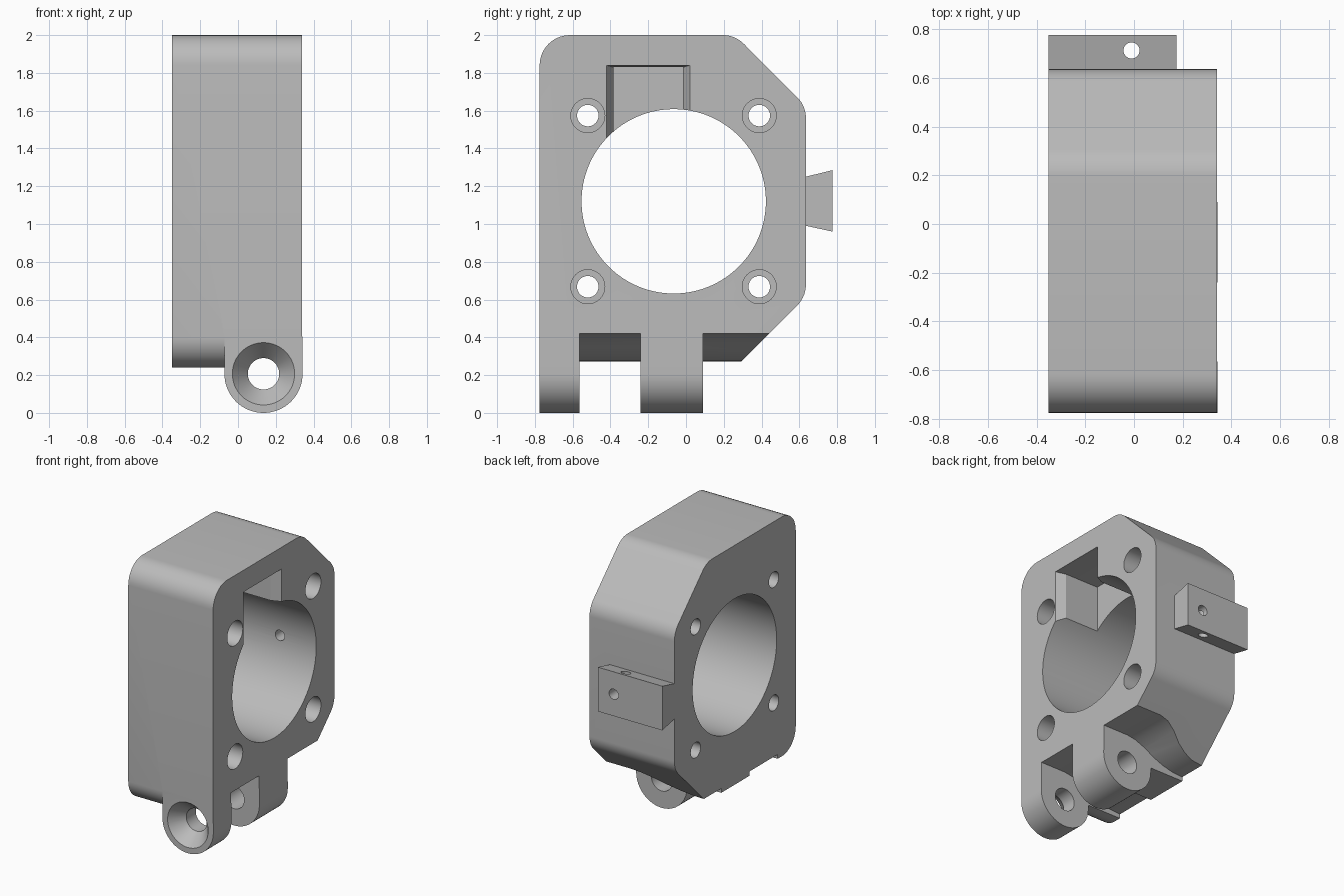
import bpy, bmesh, math
from mathutils import Vector

if "Cube" in bpy.data.objects:
    bpy.data.objects.remove(bpy.data.objects["Cube"], do_unlink=True)

grey = bpy.data.materials.new("light grey")
grey.use_nodes = True
grey.diffuse_color = (0.5, 0.5, 0.5, 1)
grey.node_tree.nodes["Principled BSDF"].inputs["Base Color"].default_value = (0.5, 0.5, 0.5, 1)

X0, X1, YF = -0.35, 0.34, -0.775     # side faces and front face
HX, HZ, HR = 0.135, 0.207, 0.207     # hinge axis and knuckle radius


def rounded(corners, steps=10):
    """Polygon from (u, v, fillet radius) corners."""
    out = []
    for i, (u, v, r) in enumerate(corners):
        p = Vector((u, v))
        if not r:
            out.append(p)
            continue
        a = (Vector(corners[i - 1][:2]) - p).normalized()
        b = (Vector(corners[(i + 1) % len(corners)][:2]) - p).normalized()
        half = a.angle(b) / 2
        centre = p + (a + b).normalized() * r / math.sin(half)
        start = p + a * r / math.tan(half) - centre
        end = p + b * r / math.tan(half) - centre
        sweep = start.angle_signed(end)
        for k in range(steps + 1):
            t = -sweep * k / steps
            out.append(centre + Vector((start.x * math.cos(t) - start.y * math.sin(t),
                                        start.x * math.sin(t) + start.y * math.cos(t))))
    return out


def circle(u, v, r, n=64):
    return [(u + r * math.cos(2 * math.pi * k / n), v + r * math.sin(2 * math.pi * k / n))
            for k in range(n)]


def loft(name, axis, sections):
    """Solid through matching outlines, each given as (position, points)."""
    place = {"x": lambda p, t: (t, p[0], p[1]),
             "y": lambda p, t: (p[0], t, p[1]),
             "z": lambda p, t: (p[0], p[1], t)}[axis]
    bm = bmesh.new()
    rings = [[bm.verts.new(place(p, t)) for p in pts] for t, pts in sections]
    n = len(rings[0])
    for a, b in zip(rings, rings[1:]):
        for i in range(n):
            j = (i + 1) % n
            bm.faces.new((a[i], a[j], b[j], b[i]))
    bm.faces.new(rings[0])
    bm.faces.new(rings[-1])
    bmesh.ops.recalc_face_normals(bm, faces=bm.faces)
    mesh = bpy.data.meshes.new(name)
    bm.to_mesh(mesh)
    bm.free()
    mesh.materials.append(grey)
    obj = bpy.data.objects.new(name, mesh)
    bpy.context.collection.objects.link(obj)
    return obj


def prism(name, axis, lo, hi, pts):
    return loft(name, axis, [(lo, pts), (hi, pts)])


def combine(target, tool, operation):
    mod = target.modifiers.new(operation.title(), "BOOLEAN")
    mod.operation, mod.solver, mod.object = operation, "EXACT", tool
    bpy.context.view_layer.objects.active = target
    bpy.ops.object.modifier_apply(modifier=mod.name)
    bpy.data.objects.remove(tool, do_unlink=True)


# Main housing, outlined from the side
body = prism("housing", "x", X0, X1, rounded([
    (YF, 0.24, 0.16), (YF, 2, 0.16), (0.26, 2, 0.157),
    (0.635, 1.625, 0.157), (0.635, 0.615, 0.157), (0.26, 0.24, 0)]))

# Relief underneath, between and behind the hinge knuckles
relief = [(X1 + 0.1, 0.42), (HX, 0.42), (0.06, 0.408), (-0.02, 0.375), (-0.1, 0.33),
          (-0.18, 0.298), (-0.26, 0.278), (X0 - 0.1, 0.265), (X0 - 0.1, -0.1), (X1 + 0.1, -0.1)]
for lo, hi in ((-0.565, -0.24), (0.09, 0.9)):
    combine(body, prism("relief_cutter", "y", lo, hi, relief), "DIFFERENCE")

# Hinge knuckles
arch = [(HX + HR * math.cos(math.pi * (1 + k / 32)), HZ + HR * math.sin(math.pi * (1 + k / 32)))
        for k in range(33)]
arch += [(X1, 0.42), (HX - HR, 0.42)]
for lo, hi in ((YF, -0.565), (-0.24, 0.09)):
    combine(body, prism("knuckle", "y", lo, hi, arch), "UNION")

# Dovetail tab on the back
combine(body, prism("dovetail_tab", "x", X0, 0.175,
                    [(0.6, 0.998), (0.775, 0.96), (0.775, 1.285), (0.6, 1.242)]), "UNION")

# Main bore
combine(body, prism("bore_cutter", "x", -1, 1, circle(-0.065, 1.12, 0.488, 128)), "DIFFERENCE")


# Pocket above the bore, with a sloped mouth
def pocket(y0, y1, top):
    return [(y0, 1.2), (y1, 1.2), (y1, top), (y0, top)]


inner, outer = pocket(-0.385, -0.015, 1.83), pocket(-0.42, 0.02, 1.84)
combine(body, loft("pocket_cutter", "x", [(0, inner), (0.275, inner), (X1, outer), (0.4, outer)]),
        "DIFFERENCE")

# Counterbored bolt holes
for y in (-0.52, 0.388):
    for z in (0.668, 1.574):
        small, large = circle(y, z, 0.057, 40), circle(y, z, 0.09, 40)
        combine(body, loft("bolt_cutter", "x", [(-1, small), (0.2, small), (0.2, large), (1, large)]),
                "DIFFERENCE")

# Hinge pin hole with a countersunk front
pin, sink = circle(HX, HZ, 0.083), circle(HX, HZ, 0.165)
combine(body, loft("pin_cutter", "y", [(-0.9, sink), (YF, sink), (-0.675, pin), (0.3, pin)]),
        "DIFFERENCE")

# Small holes in the tab: one into the bore, one upright
combine(body, prism("set_hole_cutter", "y", 0.2, 1, circle(0.045, 1.12, 0.038, 32)), "DIFFERENCE")
combine(body, prism("upright_hole_cutter", "z", 0.9, 1.4, circle(-0.01, 0.712, 0.033, 32)),
        "DIFFERENCE")

# Smooth the curved walls and keep the edges crisp
bpy.ops.object.select_all(action="DESELECT")
body.select_set(True)
bpy.context.view_layer.objects.active = body
bpy.ops.object.shade_smooth_by_angle(angle=math.radians(25))
